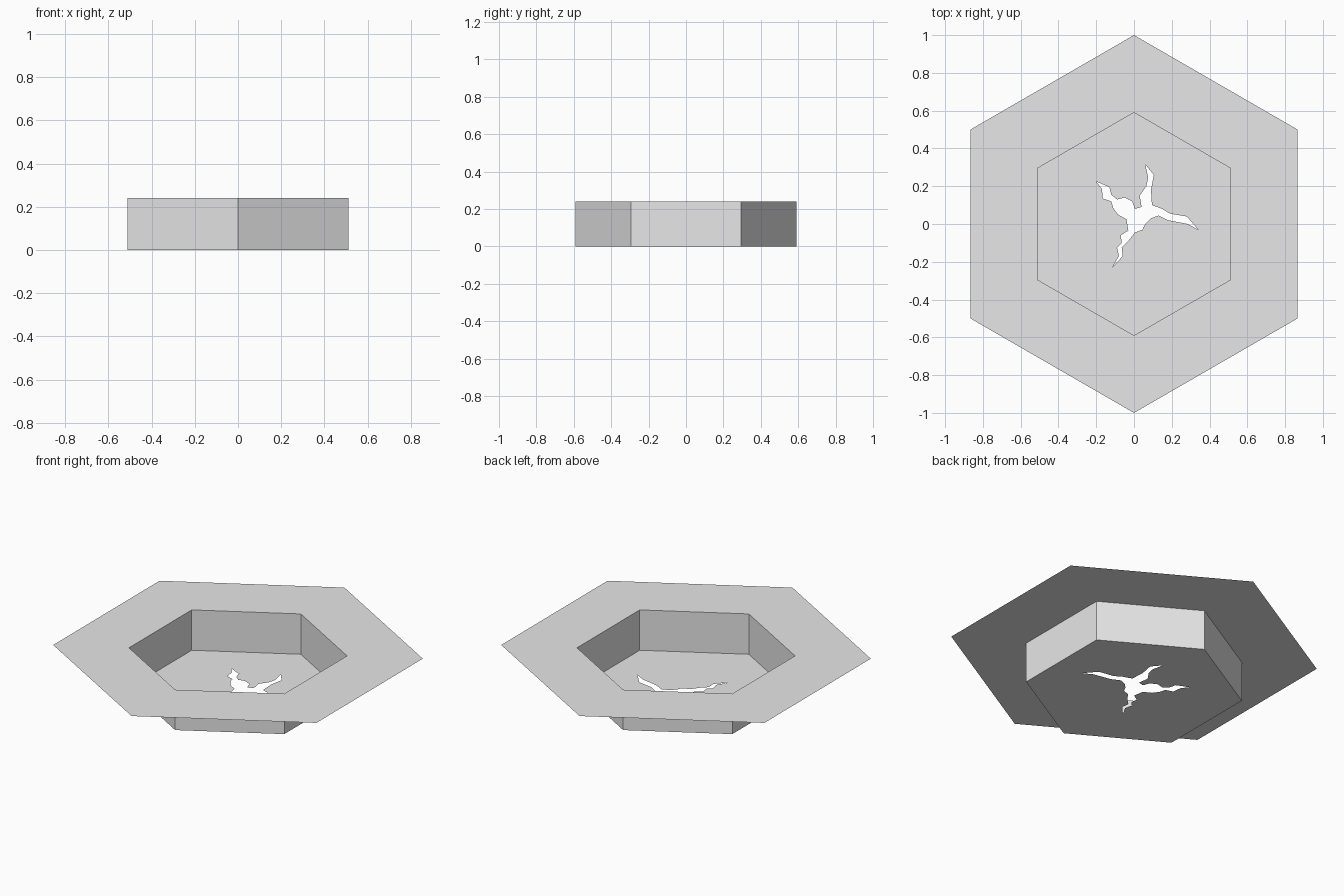
import bpy
import bmesh
from math import sin, cos, radians
from mathutils import Vector

OUTER, INNER, RIM_HEIGHT = 1.0, 0.59, 0.24

default_cube = bpy.data.objects.get("Cube")
if default_cube:
    bpy.data.objects.remove(default_cube, do_unlink=True)

# Single plain grey material
grey = bpy.data.materials.new("plain_grey")
grey.use_nodes = True
colour = (0.8, 0.8, 0.8, 1)
grey.diffuse_color = colour
shader = next(n for n in grey.node_tree.nodes if n.type == 'BSDF_PRINCIPLED')
shader.inputs["Base Color"].default_value = colour


def hexagon(radius, z):
    """Corners of a hexagon with points on the y axis, counter-clockwise."""
    angles = [radians(30 + 60 * i) for i in range(6)]
    return [Vector((radius * cos(a), radius * sin(a), z)) for a in angles]


def add_loop(bm, points):
    """Closed ring of vertices."""
    return [bm.verts.new(p) for p in points]


def bridge(bm, first, second):
    """Quads between two rings of the same length."""
    for i in range(len(first)):
        j = (i + 1) % len(first)
        bm.faces.new((first[i], first[j], second[j], second[i]))


def finish(bm, name):
    mesh = bpy.data.meshes.new(name)
    bm.to_mesh(mesh)
    bm.free()
    mesh.materials.append(grey)
    part = bpy.data.objects.new(name, mesh)
    bpy.context.collection.objects.link(part)
    return part


# Wide flat rim around the basin
bm = bmesh.new()
bridge(bm, add_loop(bm, hexagon(OUTER, RIM_HEIGHT)),
       add_loop(bm, hexagon(INNER, RIM_HEIGHT)))
finish(bm, "rim")

# Upright basin walls
bm = bmesh.new()
bridge(bm, add_loop(bm, hexagon(INNER, 0)),
       add_loop(bm, hexagon(INNER, RIM_HEIGHT)))
finish(bm, "basin_walls")

# Crack outline in hundredths, clockwise, one row per side of each branch
crack = [
    (6, 31.5), (10.5, 26), (9, 18), (9.5, 10),
    (15, 8), (19, 5.5), (28, 4), (34, -3),
    (28.5, 0), (18, 2), (13, 4.5), (9, 3), (6, 0), (4.5, -3),
    (0.5, -4.5), (-3, -9), (-6.5, -12.5), (-6, -17), (-11.5, -23),
    (-8, -17), (-9, -12.5), (-6.5, -10), (-7, -6), (-3, -3.5),
    (-4, 2.5), (-8.5, 5), (-11, 8.5), (-12, 12), (-16.5, 13.5), (-17, 18.5), (-20, 22.5),
    (-13, 19.5), (-12, 15.5), (-9, 13), (-5, 14), (-1, 12), (0.5, 8),
    (4, 9), (3, 15), (6.5, 20), (7.5, 24.5),
]

# Floor with the crack left open
bm = bmesh.new()
outline = [Vector((x, y, 0)) / 100 for x, y in crack]
for points in (hexagon(INNER, 0), outline):
    ring = add_loop(bm, points)
    for i, vert in enumerate(ring):
        bm.edges.new((ring[i - 1], vert))
bmesh.ops.triangle_fill(bm, edges=bm.edges[:], use_beauty=True, normal=(0, 0, 1))
for face in bm.faces:
    face.normal_update()
    if face.normal.z < 0:
        face.normal_flip()
finish(bm, "cracked_floor")
